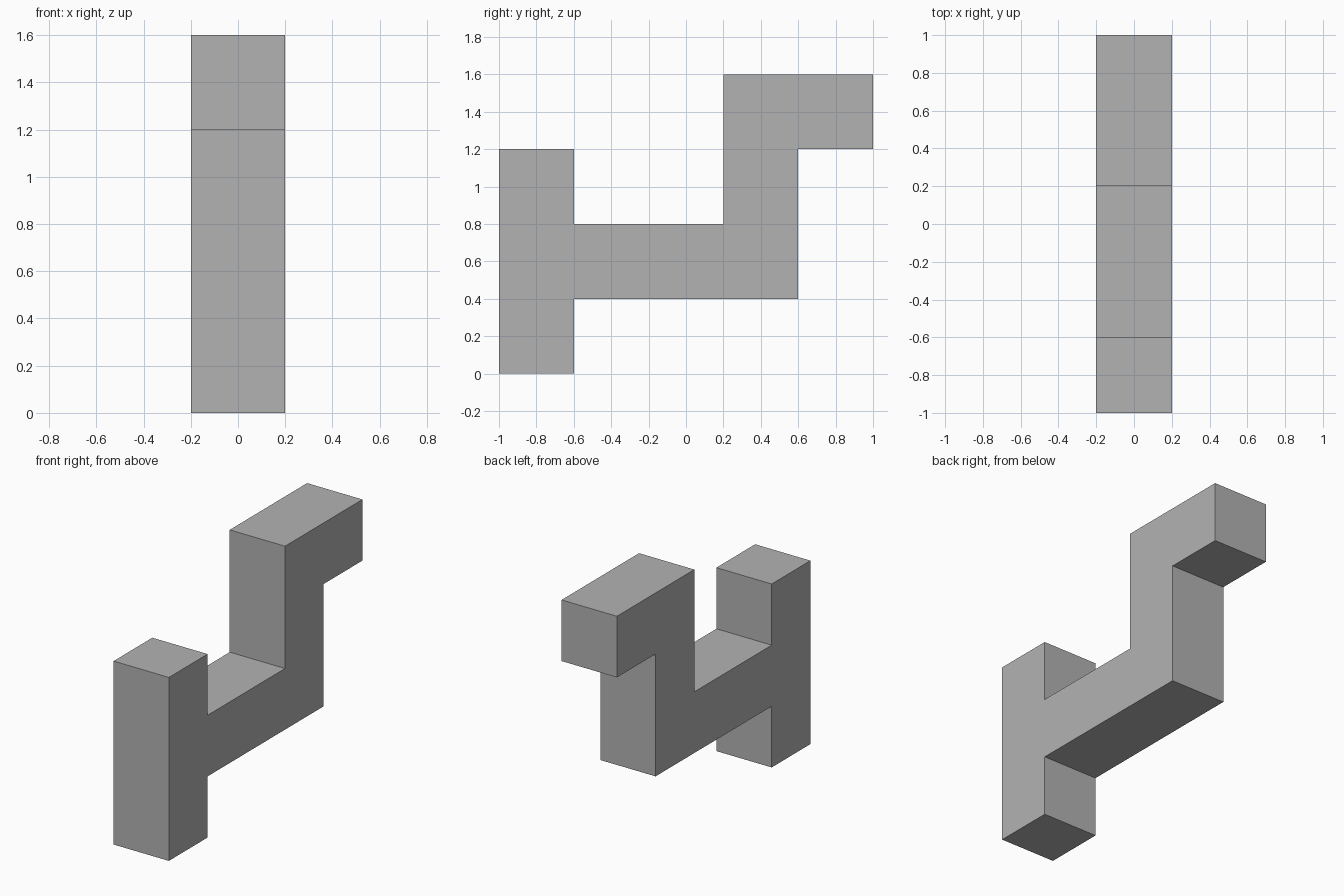
import bpy
import bmesh

cube = bpy.data.objects.get("Cube")
if cube:
    bpy.data.objects.remove(cube, do_unlink=True)

# Plain grey finish
GREY = (0.45, 0.45, 0.45, 1.0)
grey = bpy.data.materials.new("grey")
grey.use_nodes = True
grey.diffuse_color = GREY
grey.node_tree.nodes["Principled BSDF"].inputs["Base Color"].default_value = GREY

UNIT = 0.4  # side of one block

# Side outline in block units (along y, up z): post, bar, riser, rear arm
OUTLINE = [(0, 0), (1, 0), (1, 1), (4, 1), (4, 3), (5, 3),
           (5, 4), (3, 4), (3, 2), (1, 2), (1, 3), (0, 3)]


def extrude_outline(name, outline, width, material):
    """Extrude a side outline across x into one closed solid."""
    bm = bmesh.new()
    verts = [bm.verts.new((-width / 2, y * UNIT - 1, z * UNIT)) for y, z in outline]
    side = bm.faces.new(verts)
    result = bmesh.ops.extrude_face_region(bm, geom=[side], use_keep_orig=True)
    moved = [g for g in result["geom"] if isinstance(g, bmesh.types.BMVert)]
    bmesh.ops.translate(bm, verts=moved, vec=(width, 0, 0))
    bmesh.ops.recalc_face_normals(bm, faces=bm.faces)
    mesh = bpy.data.meshes.new(name)
    bm.to_mesh(mesh)
    bm.free()
    mesh.materials.append(material)
    obj = bpy.data.objects.new(name, mesh)
    bpy.context.collection.objects.link(obj)
    return obj


extrude_outline("stepped_block_body", OUTLINE, UNIT, grey)
